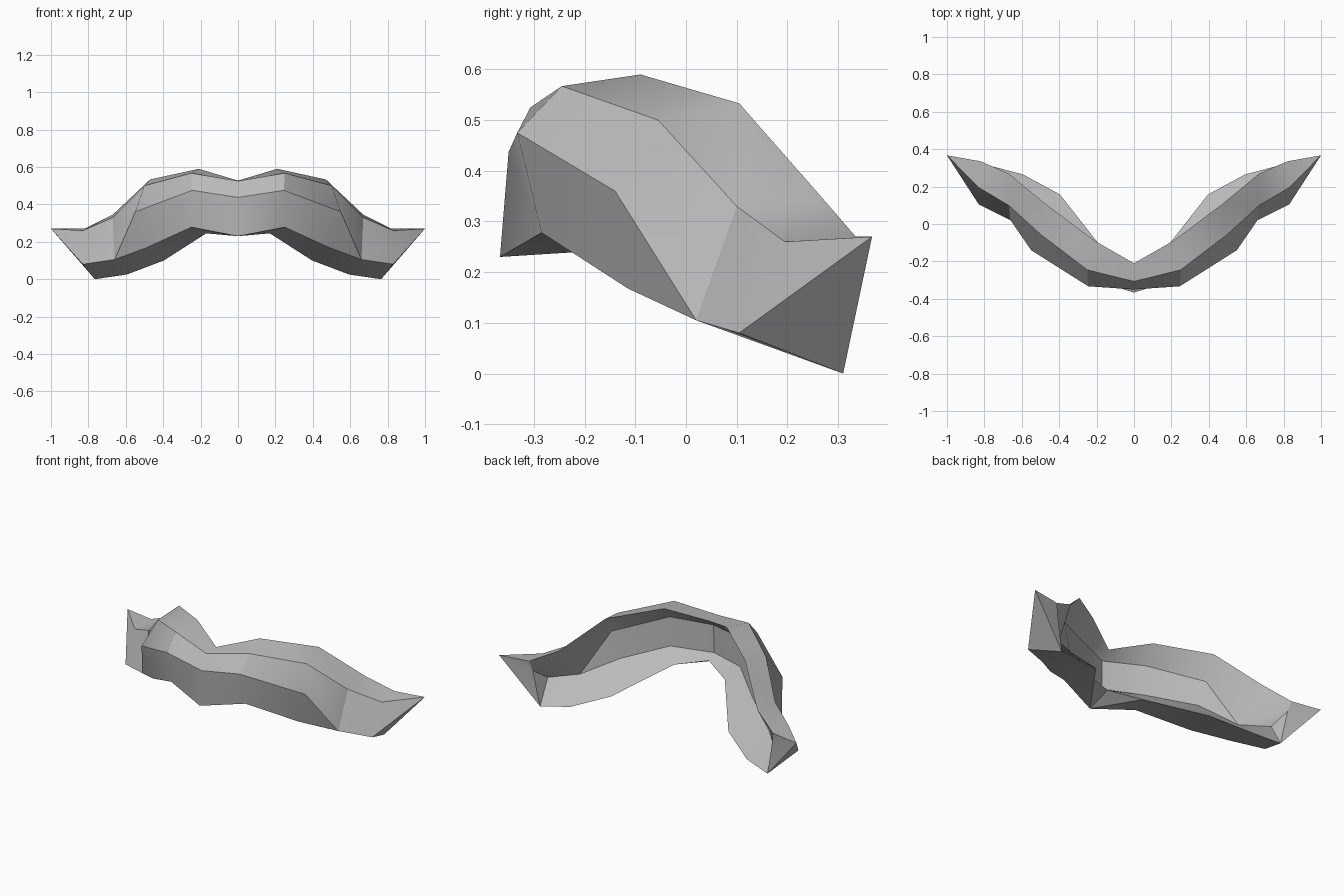
import bpy, bmesh, math

if "Cube" in bpy.data.objects:
    bpy.data.objects.remove(bpy.data.objects["Cube"])

# Half cross-sections from the centre outwards. Point order around each ring:
# top back rim, top front, mid front, low front, bottom back rim,
# hollow low, hollow high
RINGS = [
    [(0, -.21, .527), (0, -.307, .525), (0, -.35, .437), (0, -.367, .23),
     (0, -.22, .28), (0, -.27, .31), (0, -.265, .48)],
    [(.21, -.09, .59), (.25, -.245, .567), (.245, -.333, .475), (.25, -.285, .278),
     (.17, -.13, .245), (.235, -.185, .32), (.234, -.18, .50)],
    [(.47, .105, .533), (.5, -.055, .5), (.55, -.14, .36), (.49, -.115, .168),
     (.396, .158, .10), (.45, .0, .255), (.495, .01, .415)],
    [(.67, .27, .345), (.67, .10, .33), (.66, .02, .105), (.66, .02, .105),
     (.594, .265, .025), (.635, .112, .155), (.635, .112, .155)],
    [(.82, .335, .27), (.83, .195, .26), (.83, .105, .08), (.83, .105, .08),
     (.765, .31, 0), (.771, .226, .143), (.806, .322, .21)],
]
TIP = (1, .367, .27)
LOW = 3                    # index of the low front edge
END = [0, 1, 2, 3, 4, 6]   # outer rim of the last section

hair = bpy.data.materials.new("grey")
hair.diffuse_color = (0.5, 0.5, 0.5, 1)
hair.use_nodes = True
hair.node_tree.nodes["Principled BSDF"].inputs["Base Color"].default_value = hair.diffuse_color

bm = bmesh.new()
n = len(RINGS[0])
rings = [[bm.verts.new(p) for p in ring] for ring in RINGS]
tip = bm.verts.new(TIP)

# Skin between neighbouring sections; the underside is folded diagonally
for a, b in zip(rings, rings[1:]):
    for i in range(n):
        j = (i + 1) % n
        if i == LOW:
            bm.faces.new((a[i], a[j], b[j]))
            bm.faces.new((a[i], b[j], b[i]))
        else:
            bm.faces.new((a[i], a[j], b[j], b[i]))

# Pointed end, and the small wall closing the hollow
last = rings[-1]
for i, j in zip(END, END[1:] + END[:1]):
    bm.faces.new((last[i], last[j], tip))
bm.faces.new((last[4], last[5], last[6]))

# Merge the sections that narrow towards the end, then mirror the half
bmesh.ops.remove_doubles(bm, verts=bm.verts[:], dist=1e-4)
bmesh.ops.mirror(bm, geom=bm.verts[:] + bm.edges[:] + bm.faces[:],
                 merge_dist=1e-4, axis='X')
bmesh.ops.remove_doubles(bm, verts=bm.verts[:], dist=1e-4)
bmesh.ops.recalc_face_normals(bm, faces=bm.faces[:])

mesh = bpy.data.meshes.new("moustache")
bm.to_mesh(mesh)
bm.free()
mesh.materials.append(hair)
obj = bpy.data.objects.new("moustache", mesh)
bpy.context.collection.objects.link(obj)

# Soft shading with crisp ridges
bpy.context.view_layer.objects.active = obj
obj.select_set(True)
bpy.ops.object.shade_smooth_by_angle(angle=math.radians(30))
